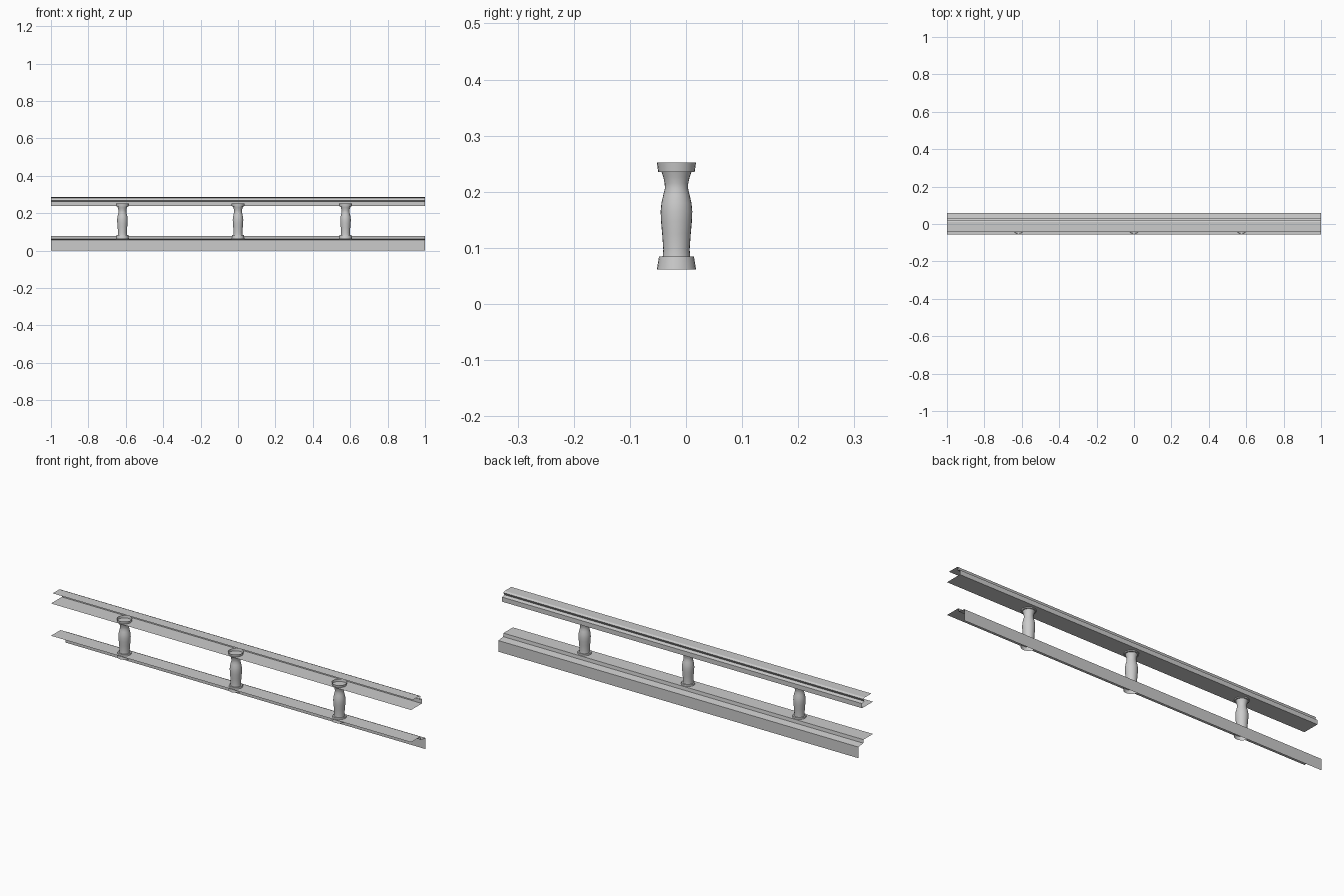
import bpy, bmesh, math

if "Cube" in bpy.data.objects:
    bpy.data.objects.remove(bpy.data.objects["Cube"])

def finish(bm, name):
    me = bpy.data.meshes.new(name)
    bm.to_mesh(me)
    bm.free()
    ob = bpy.data.objects.new(name, me)
    bpy.context.collection.objects.link(ob)
    return ob

def rail(name, profile):
    """Open (y, z) moulding profile swept along x as a thin sheet."""
    bm = bmesh.new()
    ends = [[bm.verts.new((x, y, z)) for y, z in profile] for x in (-1, 1)]
    for i in range(len(profile) - 1):
        bm.faces.new((ends[0][i], ends[1][i], ends[1][i + 1], ends[0][i + 1]))
    return finish(bm, name)

def baluster(name, x, y, profile, sides=24):
    """Open-ended (radius, z) profile turned around a vertical axis."""
    bm = bmesh.new()
    rings = [[bm.verts.new((x + r * math.cos(2 * math.pi * k / sides),
                            y + r * math.sin(2 * math.pi * k / sides), z))
              for k in range(sides)] for r, z in profile]
    for a, b in zip(rings, rings[1:]):
        for k in range(sides):
            n = (k + 1) % sides
            bm.faces.new((a[k], a[n], b[n], b[k]))
    ob = finish(bm, name)
    bpy.ops.object.select_all(action='DESELECT')
    ob.select_set(True)
    bpy.context.view_layer.objects.active = ob
    bpy.ops.object.shade_smooth_by_angle(angle=math.radians(35))

# Lower rail: top shelf, step down, ledge and back skirt
rail("bottom_rail", [(-.055, .078), (.02, .078), (.022, .061), (.06, .056), (.06, 0)])

# Upper rail: C-shaped moulding open to the front
rail("top_rail", [(-.042, .286), (.01, .286), (.021, .281), (.013, .268),
                  (.031, .263), (.031, .24), (-.055, .24)])

# Turned balusters
turned = [(.035, .061), (.031, .085), (.0245, .085), (.0235, .097), (.0255, .125),
          (.0275, .147), (.0282, .165), (.0268, .18), (.0235, .194), (.0207, .206),
          (.0210, .215), (.0235, .226), (.0265, .235), (.0325, .235), (.035, .2525)]
for label, x in (("left", -.618), ("middle", 0), ("right", .575)):
    baluster("baluster_" + label, x, -.017, turned)
